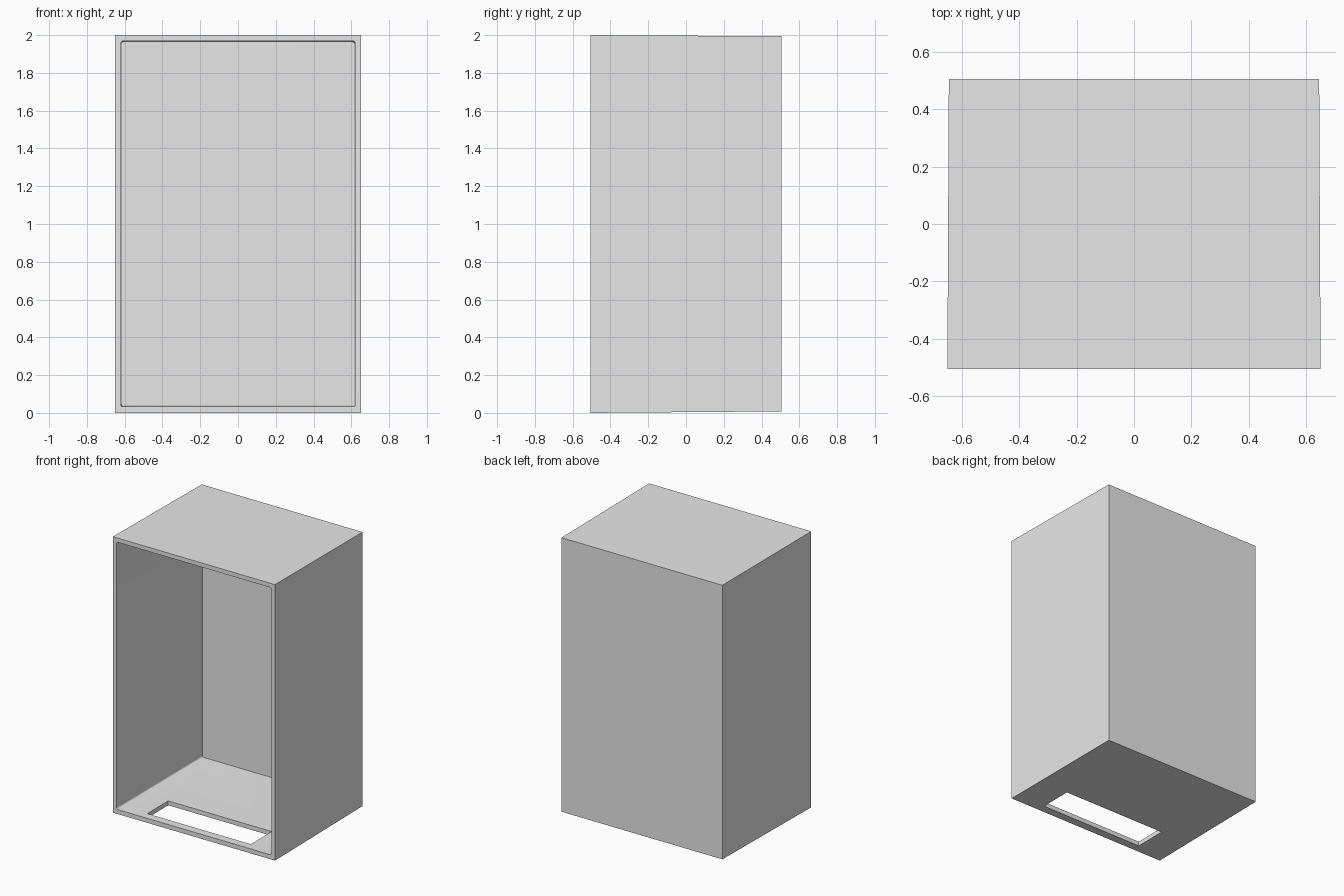
import bpy, bmesh

if "Cube" in bpy.data.objects:
    bpy.data.objects.remove(bpy.data.objects["Cube"])

grey = bpy.data.materials.new("light_grey")
grey.use_nodes = True
colour = (0.8, 0.8, 0.8, 1)
grey.diffuse_color = colour
grey.node_tree.nodes["Principled BSDF"].inputs["Base Color"].default_value = colour


def tapered_box(name, front, back, radius=0):
    """Box from front to back, each given as (y, half width, bottom, top)."""
    bm = bmesh.new()
    rings = []
    for y, w, low, high in (front, back):
        rings.append([bm.verts.new((x, y, z)) for x, z in
                      ((-w, low), (w, low), (w, high), (-w, high))])
    a, b = rings
    bm.faces.new(a)
    bm.faces.new(b[::-1])
    depth_edges = []
    for i in range(4):
        j = (i + 1) % 4
        bm.faces.new((a[i], b[i], b[j], a[j]))
        depth_edges.append(bm.edges.get((a[i], b[i])))
    if radius:
        bmesh.ops.bevel(bm, geom=depth_edges, offset=radius, segments=4,
                        profile=0.5, affect='EDGES')
    bmesh.ops.recalc_face_normals(bm, faces=bm.faces)
    mesh = bpy.data.meshes.new(name)
    bm.to_mesh(mesh)
    bm.free()
    mesh.materials.append(grey)
    obj = bpy.data.objects.new(name, mesh)
    bpy.context.collection.objects.link(obj)
    return obj


def cut(target, cutter):
    """Subtract the cutter from the target, then discard it."""
    cutter.hide_render = True
    mod = target.modifiers.new("cut", 'BOOLEAN')
    mod.operation = 'DIFFERENCE'
    mod.solver = 'EXACT'
    mod.object = cutter
    bpy.context.view_layer.objects.active = target
    bpy.ops.object.modifier_apply(modifier=mod.name)
    bpy.data.objects.remove(cutter)


# Shell, slightly narrower at the back
shell = tapered_box("housing_shell", (-0.505, 0.65, 0, 2), (0.505, 0.645, 0.008, 1.994))

# Open cavity with rounded corners
cut(shell, tapered_box("cavity", (-0.6, 0.621, 0.032, 1.97),
                       (0.473, 0.616, 0.038, 1.964), 0.012))

# Slot through the floor near the front
cut(shell, tapered_box("floor_slot", (-0.445, 0.415, -0.1, 0.1),
                       (-0.207, 0.415, -0.1, 0.1)))

# Smooth rounded corners, sharp edges elsewhere
bpy.ops.object.select_all(action='DESELECT')
shell.select_set(True)
bpy.context.view_layer.objects.active = shell
bpy.ops.object.shade_smooth_by_angle()
